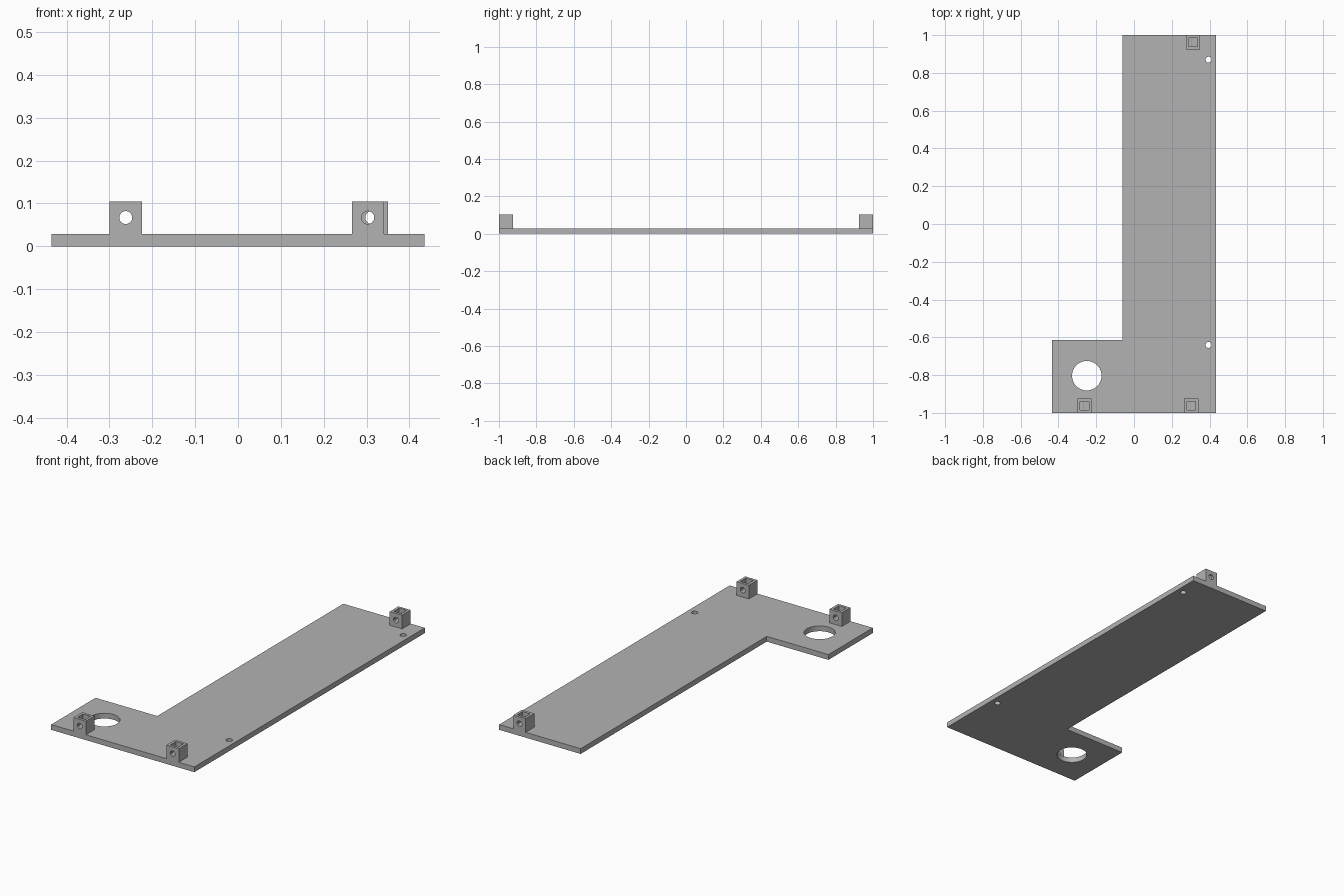
import bpy, bmesh, math
from mathutils import Matrix, Vector

cube = bpy.data.objects.get("Cube")
if cube:
    bpy.data.objects.remove(cube, do_unlink=True)

grey = bpy.data.materials.new("matte grey")
grey.use_nodes = True
grey.diffuse_color = (0.45, 0.45, 0.45, 1)
grey.node_tree.nodes["Principled BSDF"].inputs["Base Color"].default_value = grey.diffuse_color

THICK = 0.029
LUG = 0.075
TOP = THICK + LUG


def finish(name, bm):
    bmesh.ops.recalc_face_normals(bm, faces=bm.faces)
    mesh = bpy.data.meshes.new(name)
    bm.to_mesh(mesh)
    bm.free()
    mesh.materials.append(grey)
    obj = bpy.data.objects.new(name, mesh)
    bpy.context.collection.objects.link(obj)
    return obj


def box(name, centre, size):
    bm = bmesh.new()
    bmesh.ops.create_cube(bm, size=1, matrix=Matrix.Translation(centre) @ Matrix.Diagonal((*size, 1)))
    return finish(name, bm)


def rod(name, centre, radius, length, along_y=False):
    bm = bmesh.new()
    turn = Matrix.Rotation(math.pi / 2 if along_y else 0, 4, "X")
    bmesh.ops.create_cone(bm, cap_ends=True, segments=40, radius1=radius, radius2=radius,
                          depth=length, matrix=Matrix.Translation(centre) @ turn)
    return finish(name, bm)


def cut(obj, cutter):
    """Subtract the cutter, apply the result and discard the cutter."""
    mod = obj.modifiers.new("cut", "BOOLEAN")
    mod.operation = "DIFFERENCE"
    mod.solver = "EXACT"
    mod.object = cutter
    cutter.hide_render = True
    bpy.context.view_layer.update()
    graph = bpy.context.evaluated_depsgraph_get()
    mesh = bpy.data.meshes.new_from_object(obj.evaluated_get(graph))
    obj.modifiers.clear()
    obj.data = mesh
    bpy.data.objects.remove(cutter, do_unlink=True)


def smooth(obj):
    bpy.ops.object.select_all(action="DESELECT")
    obj.select_set(True)
    bpy.context.view_layer.objects.active = obj
    bpy.ops.object.shade_smooth_by_angle(angle=math.radians(30))


# L-shaped base plate
outline = [(-0.435, -1), (0.435, -1), (0.435, 1), (-0.06, 1), (-0.06, -0.615), (-0.435, -0.615)]
bm = bmesh.new()
face = bm.faces.new([bm.verts.new((x, y, 0)) for x, y in outline])
raised = bmesh.ops.extrude_face_region(bm, geom=[face])["geom"]
bmesh.ops.translate(bm, vec=(0, 0, THICK), verts=[v for v in raised if isinstance(v, bmesh.types.BMVert)])
plate = finish("base_plate", bm)

# Large opening and two small mounting holes
for x, y, radius in [(-0.25, -0.803, 0.078), (0.395, 0.87, 0.016), (0.395, -0.64, 0.016)]:
    cut(plate, rod("hole_cutter", (x, y, THICK / 2), radius, 0.2))
smooth(plate)

# Lugs with a square pocket in the top and a cross hole
lugs = [("front_right_lug", -0.262, -1 + LUG / 2),
        ("front_left_lug", 0.303, -1 + LUG / 2),
        ("back_left_lug", 0.312, 1 - LUG / 2)]
for name, x, y in lugs:
    lug = box(name, Vector((x, y, THICK + LUG / 2)), (LUG, LUG, LUG))
    cut(lug, box("pocket_cutter", Vector((x, y, TOP)), (0.046, 0.046, 0.1)))
    cut(lug, rod("cross_cutter", (x, y, 0.067), 0.015, 0.2, along_y=True))
    smooth(lug)
